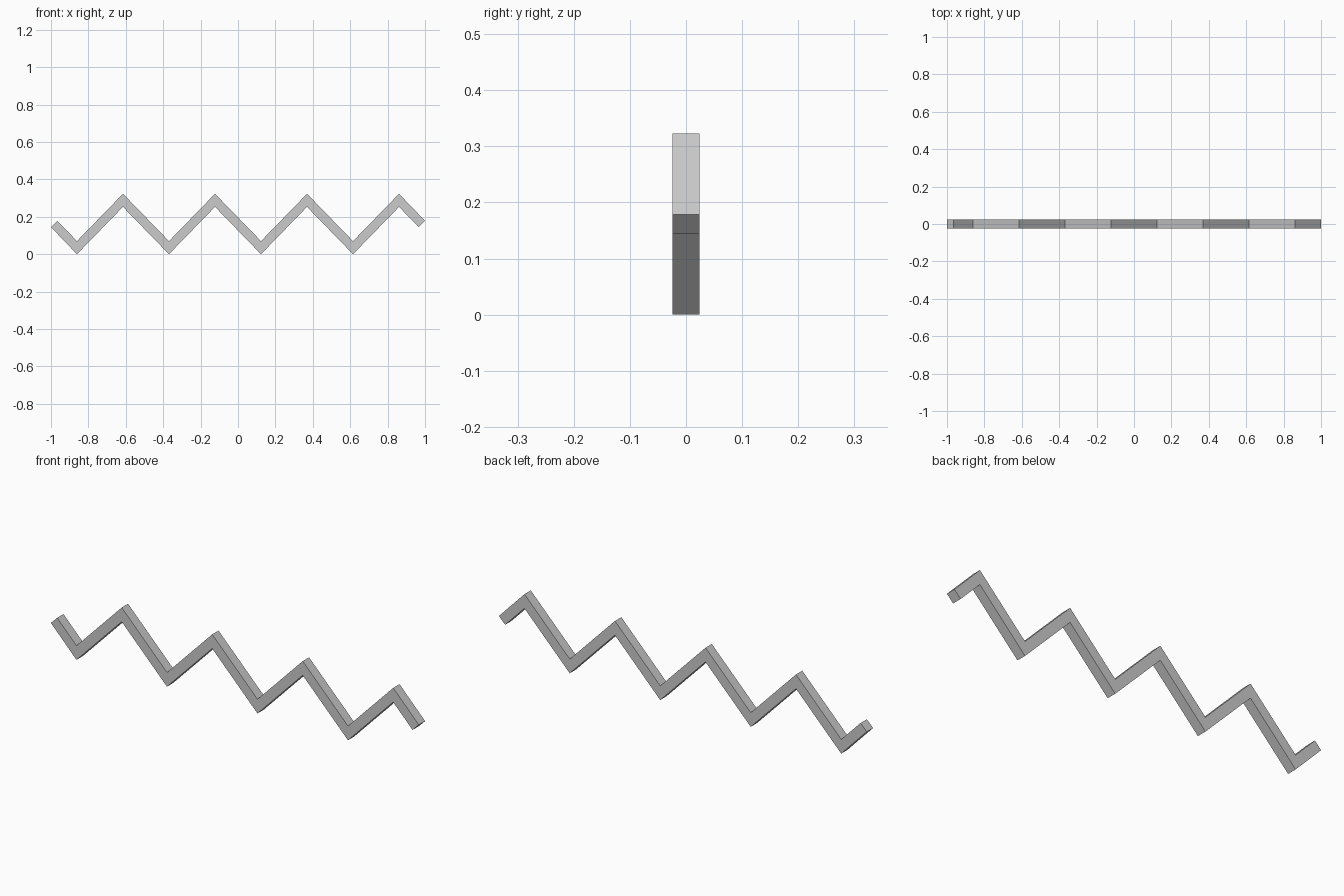
import bpy, bmesh

if "Cube" in bpy.data.objects:
    bpy.data.objects.remove(bpy.data.objects["Cube"])

# Zigzag band: constant-thickness strip with mitred corners and square-cut ends
HALF_PITCH = 0.246
HEIGHT = 0.323
THICK_Z = 0.070      # thickness measured vertically at each corner
HALF_DEPTH = 0.0245

# Lower and upper outline points (x, z) from left to right
lower = [(-1.0, 0.1445)]
upper = [(-0.966, 0.1785)]
for i in range(8):
    x = (i - 3.5) * HALF_PITCH
    z = 0.0 if i % 2 == 0 else HEIGHT - THICK_Z
    lower.append((x, z))
    upper.append((x, z + THICK_Z))
lower.append((0.966, 0.1445))
upper.append((1.0, 0.1785))

# Sweep the four-cornered section along the zigzag
bm = bmesh.new()
rings = []
for (xl, zl), (xu, zu) in zip(lower, upper):
    corners = [(xl, -HALF_DEPTH, zl), (xl, HALF_DEPTH, zl),
               (xu, HALF_DEPTH, zu), (xu, -HALF_DEPTH, zu)]
    rings.append([bm.verts.new(c) for c in corners])
for a, b in zip(rings, rings[1:]):
    for k in range(4):
        n = (k + 1) % 4
        bm.faces.new((a[k], a[n], b[n], b[k]))

# End caps
bm.faces.new(rings[0])
bm.faces.new(rings[-1])
bmesh.ops.recalc_face_normals(bm, faces=bm.faces[:])

mesh = bpy.data.meshes.new("zigzag_band")
bm.to_mesh(mesh)
bm.free()
band = bpy.data.objects.new("zigzag_band", mesh)
bpy.context.collection.objects.link(band)
